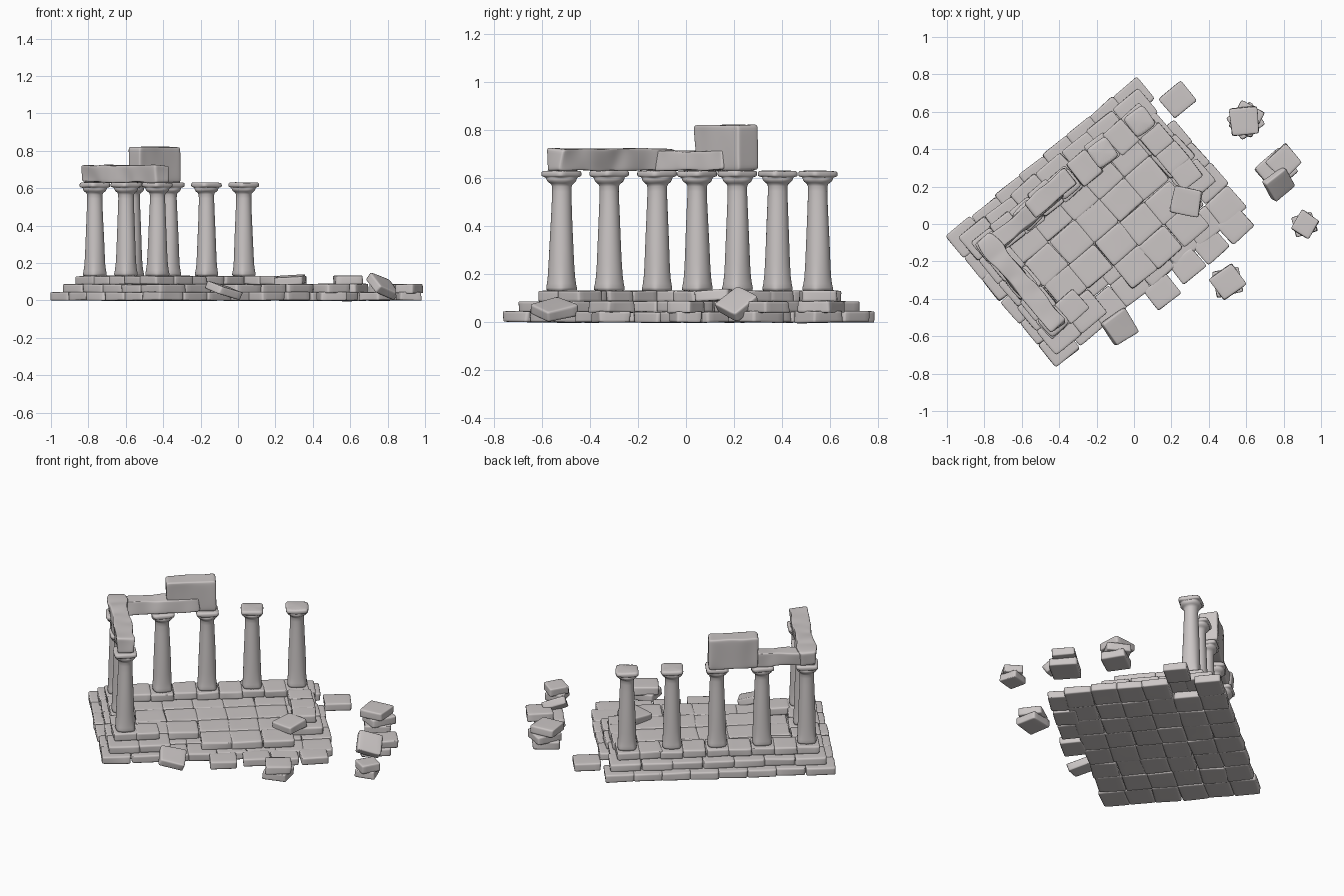
import bpy, bmesh, math, random
from mathutils import Matrix, Vector, noise

random.seed(7)
if "Cube" in bpy.data.objects:
    bpy.data.objects.remove(bpy.data.objects["Cube"])

stone_mat = bpy.data.materials.new("weathered stone")
stone_mat.use_nodes = True
COLOUR = (0.60, 0.565, 0.56, 1)
stone_mat.diffuse_color = COLOUR
stone_mat.node_tree.nodes["Principled BSDF"].inputs["Base Color"].default_value = COLOUR

# The ruin stands turned on the ground
SITE = Matrix.Translation((-0.2, 0.015, 0)) @ Matrix.Rotation(math.radians(40), 4, "Z")


def finish(name, bm, matrix=Matrix(), levels=1):
    bmesh.ops.recalc_face_normals(bm, faces=bm.faces)
    mesh = bpy.data.meshes.new(name)
    bm.to_mesh(mesh)
    bm.free()
    mesh.materials.append(stone_mat)
    mesh.polygons.foreach_set("use_smooth", [True] * len(mesh.polygons))
    ob = bpy.data.objects.new(name, mesh)
    bpy.context.collection.objects.link(ob)
    ob.matrix_world = matrix
    if levels:
        mod = ob.modifiers.new("rounding", "SUBSURF")
        mod.levels = mod.render_levels = levels
    return ob


def add_stone(bm, centre, size, yaw=0, tilt=(0, 0), wear=0.005, cuts=0):
    """Worn block: a cube with support loops near its edges and uneven corners."""
    part = bmesh.new()
    bmesh.ops.create_cube(part, size=1)
    bmesh.ops.subdivide_edges(part, edges=part.edges[:], cuts=2, use_grid_fill=True)
    for v in part.verts:
        v.co = Vector([c * (1.04 if abs(c) > 0.3 else 2.3) for c in v.co])
    if cuts:
        middle = [e for e in part.edges
                  if abs(e.verts[0].co.x - e.verts[1].co.x) > 0.5]
        bmesh.ops.subdivide_edges(part, edges=middle, cuts=cuts)
    seed = Vector([random.uniform(0, 90) for _ in range(3)])
    place = (Matrix.Translation(centre) @ Matrix.Rotation(yaw, 4, "Z")
             @ Matrix.Rotation(tilt[0], 4, "X") @ Matrix.Rotation(tilt[1], 4, "Y"))
    for v in part.verts:
        p = Vector([a * b for a, b in zip(v.co, size)])
        bump = noise.noise_vector(p * 14 + seed) * wear * 1.4
        bump.z *= 0.6
        v.co = place @ (p + bump)
    mesh = bpy.data.meshes.new("temp")
    part.to_mesh(mesh)
    part.free()
    bm.from_mesh(mesh)
    bpy.data.meshes.remove(mesh)


def wobble(amount):
    return random.uniform(-amount, amount)


def add_slab(bm, p, q, z, width, depth, height=0.044):
    add_stone(bm, (p + wobble(0.006), q + wobble(0.006), z + wobble(0.001)),
              (width, depth, height), wobble(0.04))


def paving(name, half_p, half_q, count_p, count_q, z, moved=()):
    """Grid of slabs, leaving out the cells that have shifted away."""
    bm = bmesh.new()
    dp, dq = 2 * half_p / count_p, 2 * half_q / count_q
    for i in range(count_p):
        for j in range(count_q):
            if (i, j) not in moved:
                add_slab(bm, -half_p + dp * (i + 0.5), -half_q + dq * (j + 0.5), z,
                         dp * 0.98, dq * 0.98)
    return bm


# Lower step, with slabs slid out along the broken sides
bm = paving("lower_step", 0.665, 0.455, 8, 6, 0.022, {(7, 4)})
for p, q in ((0.02, -0.51), (0.22, -0.5), (0.38, -0.49), (0.55, -0.5), (0.75, 0.22)):
    add_slab(bm, p, q, 0.022, 0.15, 0.13)
finish("lower_step", bm, SITE)

# Floor paving
finish("floor_paving", paving("floor_paving", 0.62, 0.405, 7, 5, 0.064, {(6, 0), (2, 0)}), SITE)

# Upper kerb beneath the columns and along part of the far end
bm = bmesh.new()
for i in range(9):
    add_slab(bm, -0.52 + 0.13 * i, 0.265, 0.108, 0.128, 0.15)
for i in range(1, 5):
    add_slab(bm, -0.515, 0.26 - 0.13 * i, 0.108, 0.14, 0.128)
for q in (0.13, 0.0, -0.11):
    add_slab(bm, 0.53, q, 0.108, 0.13, 0.125)
add_slab(bm, -0.39, -0.27, 0.108, 0.128, 0.13)
finish("upper_kerb", bm, SITE)

# Column section: height, half width, squareness
PROFILE = [(0.125, 0.056, 0.6), (0.14, 0.058, 0.45), (0.175, 0.054, 0.12), (0.30, 0.051, 0),
           (0.45, 0.045, 0), (0.56, 0.040, 0), (0.575, 0.043, 0), (0.583, 0.060, 0),
           (0.598, 0.064, 0.1), (0.603, 0.058, 0.4), (0.606, 0.064, 0.9),
           (0.612, 0.066, 0.9), (0.626, 0.065, 0.9), (0.632, 0.060, 0.9)]
SIDES = 20


def column(name, p, q):
    bm = bmesh.new()
    rings = []
    for z, r, square in PROFILE:
        ring = []
        for k in range(SIDES):
            a = math.tau * (k + 0.5) / SIDES
            c, s = math.cos(a), math.sin(a)
            reach = r * (1 + square * (1 / max(abs(c), abs(s)) - 1))
            point = Vector((c * reach, s * reach, z))
            shake = noise.noise_vector(point * 15 + Vector((p * 50, q * 50, 0))) * 0.003
            ring.append(bm.verts.new(point + shake))
        rings.append(ring)
    for low, high in zip(rings, rings[1:]):
        for k in range(SIDES):
            n = (k + 1) % SIDES
            bm.faces.new((low[k], low[n], high[n], high[k]))
    bm.faces.new(rings[0][::-1])
    bm.faces.new(rings[-1])
    turn = Matrix.Translation((p, q, 0)) @ Matrix.Rotation(wobble(0.12), 4, "Z")
    finish(name, bm, SITE @ turn)


for i in range(5):
    column(f"long_side_column_{i + 1}", -0.52 + 0.26 * i, 0.26)
for i in (1, 2):
    column(f"short_side_column_{i}", -0.52, 0.26 - 0.26 * i)

# Surviving beams and the raised block
bm = bmesh.new()
add_stone(bm, (-0.52, 0.01, 0.677), (0.60, 0.095, 0.088), math.pi / 2, wear=0.014, cuts=9)
finish("short_beam", bm, SITE, 2)
bm = bmesh.new()
add_stone(bm, (-0.31, 0.26, 0.672), (0.50, 0.09, 0.08), wear=0.012, cuts=7)
finish("long_beam", bm, SITE, 2)
bm = bmesh.new()
add_stone(bm, (-0.09, 0.275, 0.725), (0.28, 0.10, 0.185), wear=0.010, cuts=3)
finish("raised_block", bm, SITE, 2)

# Fallen stones: position, size, yaw, tilt
FALLEN = {
    "back_stack": [((0.60, 0.55, 0.022), 0.15, 0.6, (0, 0)),
                   ((0.60, 0.56, 0.064), 0.145, 1.1, (0, 0)),
                   ((0.59, 0.55, 0.108), 0.145, 0.1, (0, 0))],
    "side_stack": [((0.76, 0.29, 0.022), 0.17, 0.7, (0, 0)),
                   ((0.80, 0.33, 0.062), 0.14, 0.75, (0, 0)),
                   ((0.775, 0.215, 0.075), 0.135, 0.5, (0.6, 0.35))],
    "small_stack": [((0.91, 0.0, 0.022), 0.11, 0.3, (0, 0)),
                    ((0.915, 0.0, 0.062), 0.115, 1.0, (0, 0))],
    "front_stack": [((0.50, -0.31, 0.022), 0.14, 0.2, (0, 0)),
                    ((0.50, -0.31, 0.064), 0.145, 0.65, (0, 0))],
    "floor_slab": [((0.28, 0.12, 0.108), 0.145, -0.2, (0.08, -0.06))],
    "leaning_slab": [((-0.075, -0.55, 0.053), 0.145, 0.55, (0.22, 0.25))],
}
for name, stones in FALLEN.items():
    bm = bmesh.new()
    for centre, width, yaw, tilt in stones:
        add_stone(bm, centre, (width, width * 0.95, 0.046), yaw, tilt, wear=0.007)
    finish(name, bm)
